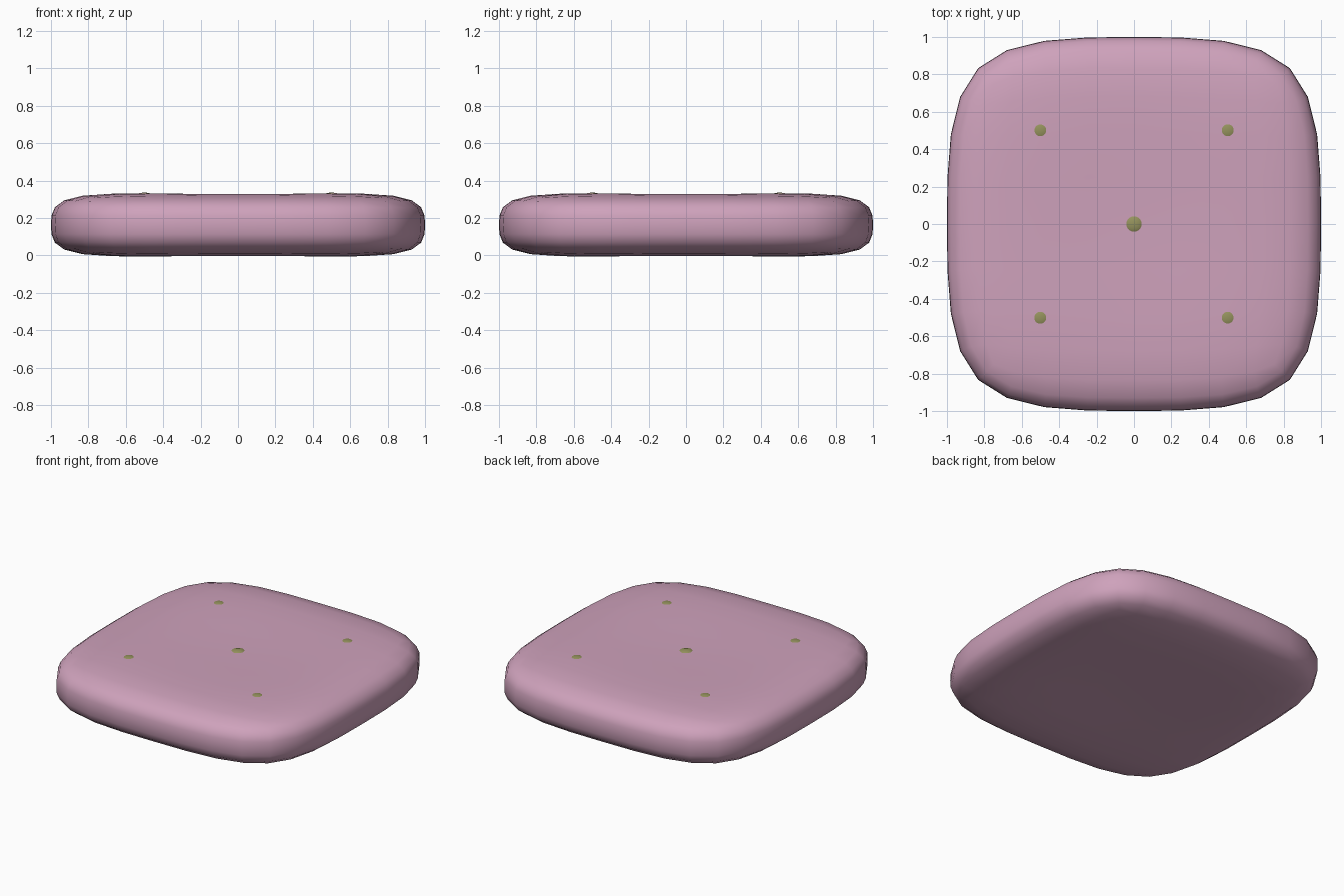
import bpy, bmesh

if "Cube" in bpy.data.objects:
    bpy.data.objects.remove(bpy.data.objects["Cube"])

def material(name, color):
    m = bpy.data.materials.new(name)
    m.diffuse_color = color
    m.use_nodes = True
    m.node_tree.nodes["Principled BSDF"].inputs["Base Color"].default_value = m.diffuse_color
    return m

fabric = material("pink fabric", (0.62, 0.36, 0.50, 1))
olive = material("olive", (0.30, 0.29, 0.11, 1))

HALF, DENT, MID = 0.20, 0.10, 0.163

# Cushion: flat box cage, centre of top and bottom pulled in, then subdivided
bm = bmesh.new()
bmesh.ops.create_cube(bm, size=2)
bmesh.ops.subdivide_edges(bm, edges=bm.edges[:], cuts=1, use_grid_fill=True)
for v in bm.verts:
    centre = abs(v.co.x) < 0.01 and abs(v.co.y) < 0.01
    v.co.z = v.co.z * (DENT if centre else HALF) + MID
for f in bm.faces:
    f.smooth = True
mesh = bpy.data.meshes.new("cushion")
bm.to_mesh(mesh)
bm.free()
cushion = bpy.data.objects.new("cushion", mesh)
bpy.context.collection.objects.link(cushion)
mesh.materials.append(fabric)
sub = cushion.modifiers.new("Subdivision", 'SUBSURF')
sub.levels = sub.render_levels = 2

# Tufting buttons: flattened balls sitting in the top
spots = [(0, 0, 0.308)] + [(x, y, 0.316) for x in (-0.5, 0.5) for y in (-0.5, 0.5)]
for i, p in enumerate(spots):
    bpy.ops.mesh.primitive_uv_sphere_add(segments=24, ring_count=12, radius=0.05, location=p)
    button = bpy.context.object
    button.name = f"button_{i + 1}"
    button.scale.z = 0.4
    button.data.materials.append(olive)
    bpy.ops.object.shade_smooth()
